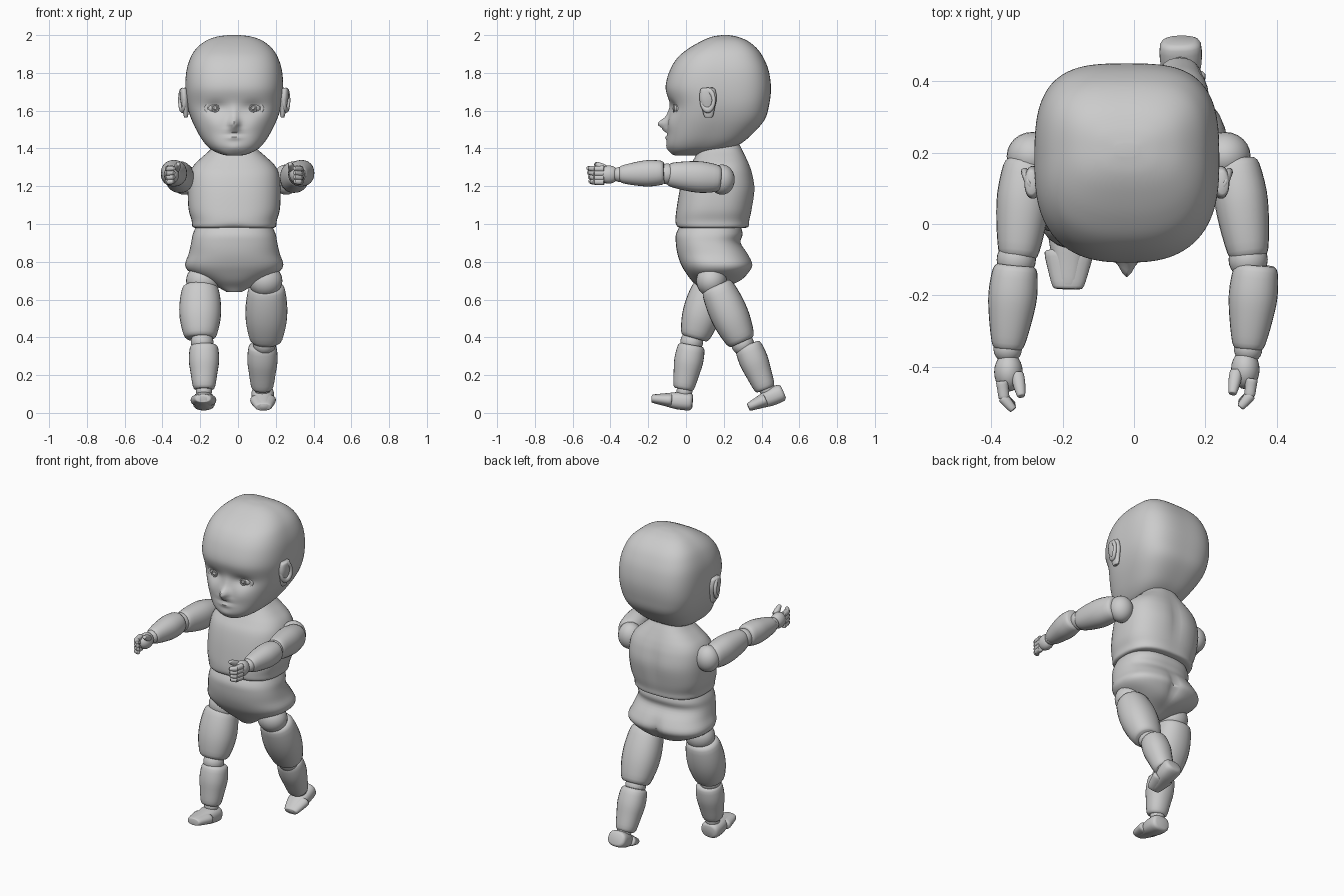
import bpy, bmesh, math
from mathutils import Vector, Matrix

if "Cube" in bpy.data.objects:
    bpy.data.objects.remove(bpy.data.objects["Cube"])

CX = -0.02  # body centre line


def finish(ob, angle=50):
    bpy.ops.object.select_all(action='DESELECT')
    ob.select_set(True)
    bpy.context.view_layer.objects.active = ob
    bpy.ops.object.shade_smooth_by_angle(angle=math.radians(angle))
    return ob


def spline(secs, sub):
    """Catmull-Rom interpolation of section tuples."""
    out = []
    for i in range(len(secs) - 1):
        p0, p1 = secs[max(i - 1, 0)], secs[i]
        p2, p3 = secs[i + 1], secs[min(i + 2, len(secs) - 1)]
        for k in range(sub):
            t = k / sub
            out.append([0.5 * (2 * b + (c - a) * t + (2 * a - 5 * b + 4 * c - d) * t * t
                               + (3 * b - a - 3 * c + d) * t ** 3)
                        for a, b, c, d in zip(p0, p1, p2, p3)])
    return out + [list(secs[-1])]


def loft(name, secs, cx=0, nf=2.0, nb=2.0, sub=3, pts=24, mat=None, bumps=()):
    """Sections (z, half width, front y, back y); bumps (x, z, sx, sz, dy, side)."""
    bm = bmesh.new()
    rings = []
    for z, hx, yf, yb in spline(secs, sub):
        ring = []
        for i in range(pts):
            a = 2 * math.pi * i / pts
            c, s = math.cos(a), math.sin(a)
            n = nf if s < 0 else nb
            r = (abs(c) ** n + abs(s) ** n) ** (-1 / n)
            x, y = hx * r * c, (yf + yb) / 2 + (yb - yf) / 2 * r * s
            for bx, bz, sx, sz, dy, side in bumps:
                if s * side > 0:
                    y += dy * math.exp(-((x - bx) / sx) ** 2 - ((z - bz) / sz) ** 2)
            ring.append(bm.verts.new((cx + x, y, z)))
        rings.append(ring)
    for a, b in zip(rings, rings[1:]):
        for i in range(pts):
            j = (i + 1) % pts
            bm.faces.new((a[i], a[j], b[j], b[i]))
    bm.faces.new(rings[0])
    bm.faces.new(rings[-1])
    bmesh.ops.recalc_face_normals(bm, faces=bm.faces)
    me = bpy.data.meshes.new(name)
    if mat:
        bm.transform(mat)
    bm.to_mesh(me)
    bm.free()
    ob = bpy.data.objects.new(name, me)
    bpy.context.collection.objects.link(ob)
    return finish(ob)


def limb(name, p0, p1, radii, aspect=1.0, cap=0.75, n=2.2):
    """Rounded-end shell from p0 to p1; radii spread evenly, aspect = width/depth."""
    p0, p1 = Vector(p0), Vector(p1)
    d = p1 - p0
    z = d.normalized()
    x = (Vector((1, 0, 0)) - z * z.x).normalized()
    m = Matrix((x, z.cross(x), z)).transposed().to_4x4()
    m.translation = p0
    prof = [(0, radii[0] * cap)]
    prof += [(0.07 + 0.86 * i / (len(radii) - 1), r) for i, r in enumerate(radii)]
    prof += [(1, radii[-1] * cap)]
    return loft(name, [(t * d.length, r * aspect, -r, r) for t, r in prof], nf=n, nb=n, mat=m)


def ball(name, loc, r, scale=(1, 1, 1)):
    bpy.ops.mesh.primitive_uv_sphere_add(segments=24, ring_count=14, radius=r, location=loc)
    ob = bpy.context.object
    ob.name, ob.scale = name, scale
    return finish(ob)


def ring(name, loc, major, minor, scale=(1, 1, 1), rot=(math.pi / 2, 0, 0)):
    bpy.ops.mesh.primitive_torus_add(major_radius=major, minor_radius=minor, location=loc,
                                     rotation=rot, major_segments=28, minor_segments=8)
    ob = bpy.context.object
    ob.name, ob.scale = name, scale
    return finish(ob)


# head with nose, eye sockets, lips and chin
face = [(0, 1.53, .026, .028, -.055, -1), (0, 1.58, .02, .04, -.012, -1),
        (0, 1.477, .055, .007, .010, -1), (0, 1.492, .04, .012, -.012, -1),
        (0, 1.458, .035, .012, -.010, -1), (0, 1.40, .04, .025, -.008, -1)]
for sx in (-1, 1):
    face += [(sx * .1, 1.615, .055, .032, .020, -1), (sx * .1, 1.53, .05, .04, -.008, -1)]
loft("head", [(1.362, .03, -.05, .04), (1.368, .065, -.07, .10), (1.39, .115, -.088, .20),
              (1.42, .150, -.10, .28), (1.47, .185, -.10, .345), (1.55, .225, -.092, .415),
              (1.63, .250, -.085, .44), (1.72, .259, -.108, .45), (1.81, .253, -.087, .438),
              (1.88, .232, -.045, .41), (1.93, .20, .015, .375), (1.97, .15, .085, .325),
              (1.992, .09, .14, .27), (2.0, .03, .19, .225)],
     cx=CX, nf=2.6, nb=3.2, sub=6, pts=112, bumps=face)

for sx, side in ((-1, "right"), (1, "left")):
    # eyes
    ex = CX + sx * .1
    ball(side + "_eyeball", (ex, -.030, 1.612), .04, (1.1, .9, .8))
    ring(side + "_iris", (ex, -.064, 1.612), .017, .004)
    ball(side + "_pupil", (ex, -.064, 1.612), .008)
    ring(side + "_eyelids", (ex, -.053, 1.612), .038, .008, (1.3, .85, 1), (math.pi / 2, 0, sx * .2))
    # ears
    e = limb(side + "_ear", (CX + sx * .255, .12, 1.565), (CX + sx * .268, .115, 1.72),
             [.025, .036, .046, .04], .5)
    ring(side + "_ear_rim", (CX + sx * .275, .115, 1.655), .034, .011, (1, 1.5, 1),
         (math.pi / 2, 0, math.pi / 2 - sx * .35))

# chest shell with neck stub
loft("chest", [(.978, .195, -.02, .30), (.985, .22, -.05, .33), (1.02, .226, -.056, .336),
               (1.08, .242, -.05, .35), (1.18, .246, -.033, .365), (1.26, .238, -.01, .354),
               (1.31, .215, .02, .338), (1.35, .175, .045, .32), (1.39, .13, .065, .30),
               (1.43, .10, .085, .28), (1.50, .09, .10, .26)],
     cx=CX, nf=2.6, nb=2.6, sub=4, pts=48,
     bumps=[(0, 1.2, .035, .12, -.012, 1), (0, .975, .07, .018, .01, -1)])

# belly and hips
loft("belly_and_hips", [(1.01, .19, -.02, .28), (.95, .218, -.052, .30), (.90, .228, -.054, .29),
                        (.84, .242, -.045, .33), (.785, .26, -.026, .354), (.745, .235, -.003, .335),
                        (.70, .15, .03, .29), (.665, .085, .068, .21), (.64, .04, .09, .16)],
     cx=CX, nf=2.4, nb=2.5, sub=4, pts=48, bumps=[(0, .77, .03, .07, -.025, 1)])

# legs: hip, thigh start/end, knee, shin start/end, ankle, foot heel/toe
legs = {
    "front": dict(hip=(-.185, .125, .70), thigh=((-.20, .125, .675), (-.20, .045, .395)),
                  knee=(-.19, .03, .375), shin=((-.18, .030, .36), (-.18, -.014, .125)),
                  ankle=(-.18, -.008, .115), foot=((-.18, .035, .058), (-.185, -.182, .076))),
    "back": dict(hip=(.145, .135, .70), thigh=((.152, .16, .675), (.148, .295, .375)),
                 knee=(.14, .30, .365), shin=((.13, .325, .36), (.128, .42, .125)),
                 ankle=(.13, .43, .125), foot=((.13, .515, .112), (.135, .330, .030))),
}
for k, L in legs.items():
    ball(k + "_hip_ball", L["hip"], .09, (1, .9, .95))
    limb(k + "_thigh", *L["thigh"], [.088, .100, .098, .080], 1.1, .8)
    ball(k + "_knee_ball", L["knee"], .06)
    limb(k + "_shin", *L["shin"], [.072, .077, .068, .057], 1.04, .8)
    ball(k + "_ankle_ball", L["ankle"], .042)
    limb(k + "_foot", *L["foot"], [.046, .046, .035, .024], 1.25, .7, 2.6)
    # widen the toe end so the foot keeps its breadth
    h, t = Vector(L["foot"][0]), Vector(L["foot"][1])
    limb(k + "_toes", h.lerp(t, .5), t, [.034, .029, .022], 2.0, .75, 2.4)

# arms: shoulder, upper arm, elbow, forearm, wrist and hand
arms = {
    "right": dict(s=-1, shoulder=(-.285, .19, 1.235), upper=((-.30, .18, 1.24), (-.325, -.095, 1.262)),
                  elbow=(-.33, -.10, 1.265), fore=((-.332, -.115, 1.272), (-.354, -.35, 1.262)),
                  hand=(-.352, -.415, 1.262)),
    "left": dict(s=1, shoulder=(.255, .19, 1.235), upper=((.285, .18, 1.24), (.322, -.095, 1.262)),
                 elbow=(.32, -.10, 1.265), fore=((.342, -.115, 1.272), (.320, -.35, 1.262)),
                 hand=(.312, -.408, 1.262)),
}
for k, A in arms.items():
    s, h = A["s"], Vector(A["hand"])
    ball(k + "_shoulder_ball", A["shoulder"], .08, (.9, .85, 1))
    limb(k + "_upper_arm", *A["upper"], [.072, .083, .078, .064], .9, .8)
    ball(k + "_elbow_ball", A["elbow"], .055)
    limb(k + "_forearm", *A["fore"], [.064, .070, .062, .048], .98, .8)
    ball(k + "_wrist_ball", A["fore"][1], .04)
    ball(k + "_palm", h, .05, (.8, 1.1, .95))
    # four fingers curling inward, then the thumb
    for i in range(4):
        z = .03 - .023 * i
        a = h + Vector((s * .018, -.025, z))
        b = h + Vector((s * .012, -.075, z))
        c = h + Vector((-s * .014, -.106 + .004 * i, z + .003))
        limb(f"{k}_finger_{i + 1}_base", a, b, [.017, .016, .015])
        limb(f"{k}_finger_{i + 1}_tip", b + (b - c) * .15, c, [.015, .014, .011])
    limb(k + "_thumb", h + Vector((-s * .025, -.005, .025)), h + Vector((-s * .036, -.068, .058)),
         [.018, .017, .012])
